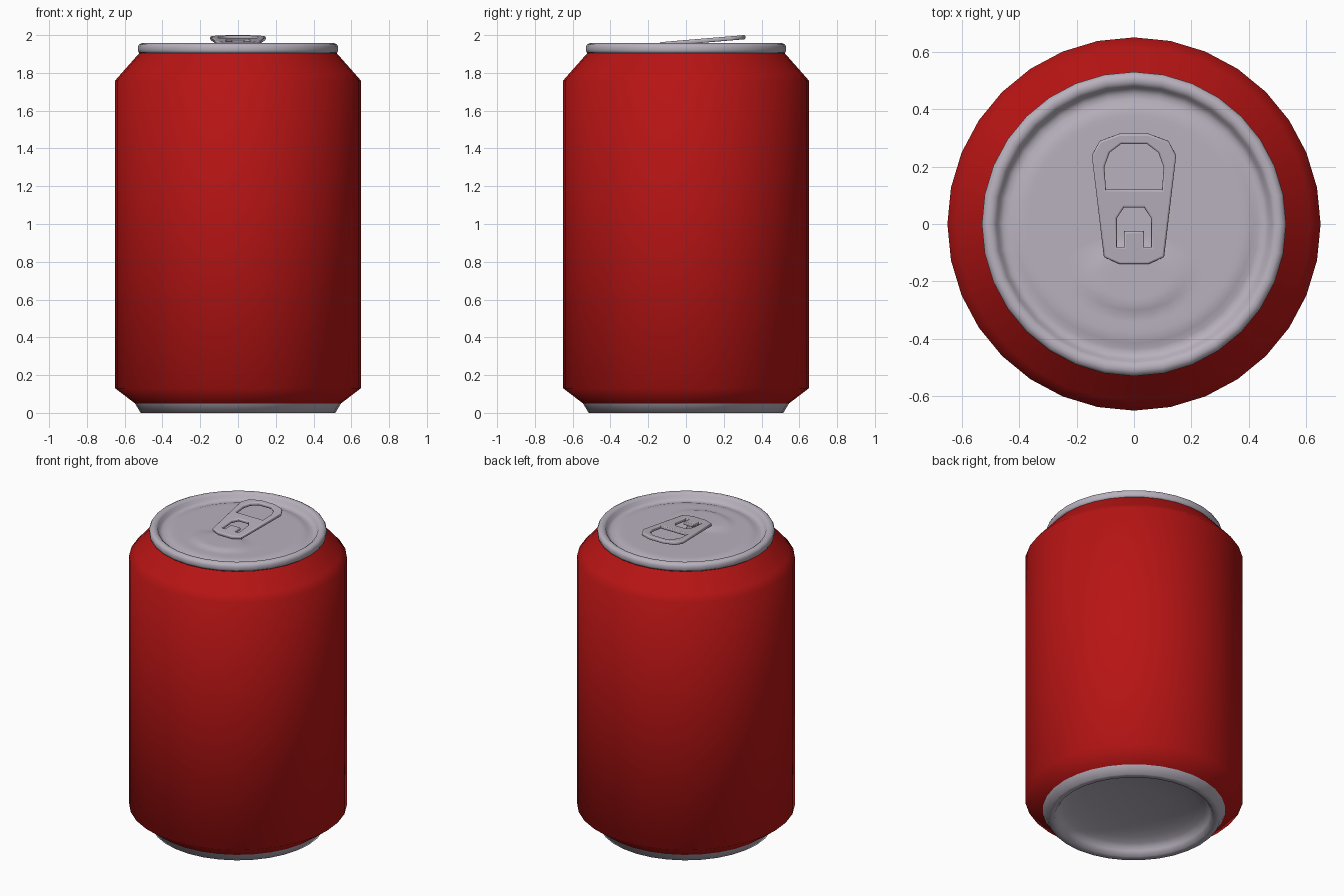
import bpy, bmesh, math

if "Cube" in bpy.data.objects:
    bpy.data.objects.remove(bpy.data.objects["Cube"])

SIDES = 32


def material(name, rgb):
    m = bpy.data.materials.new(name)
    m.diffuse_color = (*rgb, 1)
    m.use_nodes = True
    m.node_tree.nodes["Principled BSDF"].inputs["Base Color"].default_value = m.diffuse_color
    return m


red = material("red paint", (0.48, 0.007, 0.007))
metal = material("bare metal", (0.48, 0.44, 0.51))


def finish(ob, mat, angle):
    ob.data.materials.clear()
    ob.data.materials.append(mat)
    bpy.ops.object.select_all(action='DESELECT')
    ob.select_set(True)
    bpy.context.view_layer.objects.active = ob
    bpy.ops.object.shade_smooth_by_angle(angle=math.radians(angle))


def lathe(name, profile, mat, angle=60, shape=None):
    """Spin (radius, z) points round z; shape(x, y) adds height."""
    bm = bmesh.new()
    rings = []
    for r, z in profile:
        count = SIDES if r > 0 else 1
        ring = []
        for i in range(count):
            a = 2 * math.pi * i / SIDES
            x, y = r * math.cos(a), r * math.sin(a)
            ring.append(bm.verts.new((x, y, z + (shape(x, y) if shape else 0))))
        rings.append(ring)
    for lo, hi in zip(rings, rings[1:]):
        for i in range(SIDES):
            j = (i + 1) % SIDES
            if len(hi) == 1:
                bm.faces.new((lo[i], lo[j], hi[0]))
            elif len(lo) == 1:
                bm.faces.new((lo[0], hi[j], hi[i]))
            else:
                bm.faces.new((lo[i], lo[j], hi[j], hi[i]))
    me = bpy.data.meshes.new(name)
    bm.to_mesh(me)
    bm.free()
    ob = bpy.data.objects.new(name, me)
    bpy.context.collection.objects.link(ob)
    finish(ob, mat, angle)
    return ob


# Painted wall with sloped foot and shoulder
lathe("can_body", [(0.545, 0.05), (0.65, 0.13), (0.65, 1.76), (0.615, 1.80),
                   (0.522, 1.905)], red)

# Bare base: hollow dome, standing ring and short outer cone
dome = [(0.455 * math.sin(t), 0.03 + 0.09 * math.cos(t))
        for t in (i * math.pi / 16 for i in range(9))]
lathe("can_base", [(0, 0.12)] + dome[1:] + [(0.475, 0.0), (0.515, 0.0), (0.545, 0.05)], metal)


# Lid: rolled rim, groove and panel with a raised oval mouth
def mouth(x, y):
    d = math.hypot(x / 0.14, (y + 0.19) / 0.095)
    t = min(max((1.42 - d) / 0.42, 0), 1)
    return 0.012 * t * t * (3 - 2 * t)


rim = [(0.515, 1.903), (0.526, 1.908), (0.530, 1.92), (0.530, 1.938), (0.524, 1.95),
       (0.51, 1.957), (0.493, 1.955), (0.48, 1.945), (0.472, 1.925),
       (0.455, 1.915), (0.435, 1.915), (0.415, 1.922), (0.395, 1.926)]
panel = [(0.38 - 0.02 * i, 1.927) for i in range(19)] + [(0, 1.927)]
lathe("can_lid", rim + panel, metal, 60, mouth)


# Pull tab: flat outline with finger hole and slot round the rivet tongue
def mirrored(half):
    return half + [(-x, y) for x, y in reversed(half)]


outline = mirrored([(0.05, -0.14), (0.105, -0.115), (0.147, 0.24), (0.12, 0.29), (0.05, 0.316)])
finger_hole = mirrored([(0.098, 0.12), (0.103, 0.2), (0.085, 0.25), (0.045, 0.28)])
slot = mirrored([(0.035, -0.025), (0.035, -0.08), (0.06, -0.08), (0.06, 0.02), (0.035, 0.058)])

cu = bpy.data.curves.new("pull_tab", 'CURVE')
cu.dimensions = '2D'
cu.fill_mode = 'BOTH'
cu.extrude = 0.004
cu.bevel_depth = 0.007
cu.bevel_resolution = 2
cu.offset = -0.007
for pts in (outline, finger_hole, slot):
    sp = cu.splines.new('POLY')
    sp.points.add(len(pts) - 1)
    for p, (x, y) in zip(sp.points, pts):
        p.co = (x, y, 0, 1)
    sp.use_cyclic_u = True
tab = bpy.data.objects.new("pull_tab", cu)
bpy.context.collection.objects.link(tab)
tab.location = (0, 0, 1.963)
tab.rotation_euler = (math.radians(4.8), 0, 0)
bpy.context.view_layer.objects.active = tab
tab.select_set(True)
bpy.ops.object.convert(target='MESH')
finish(bpy.context.view_layer.objects.active, metal, 50)

# Rivet under the tongue
rivet = lathe("tab_rivet", [(0.028, 1.92), (0.026, 1.952), (0, 1.952)], metal, 40)
rivet.location.y = -0.055
